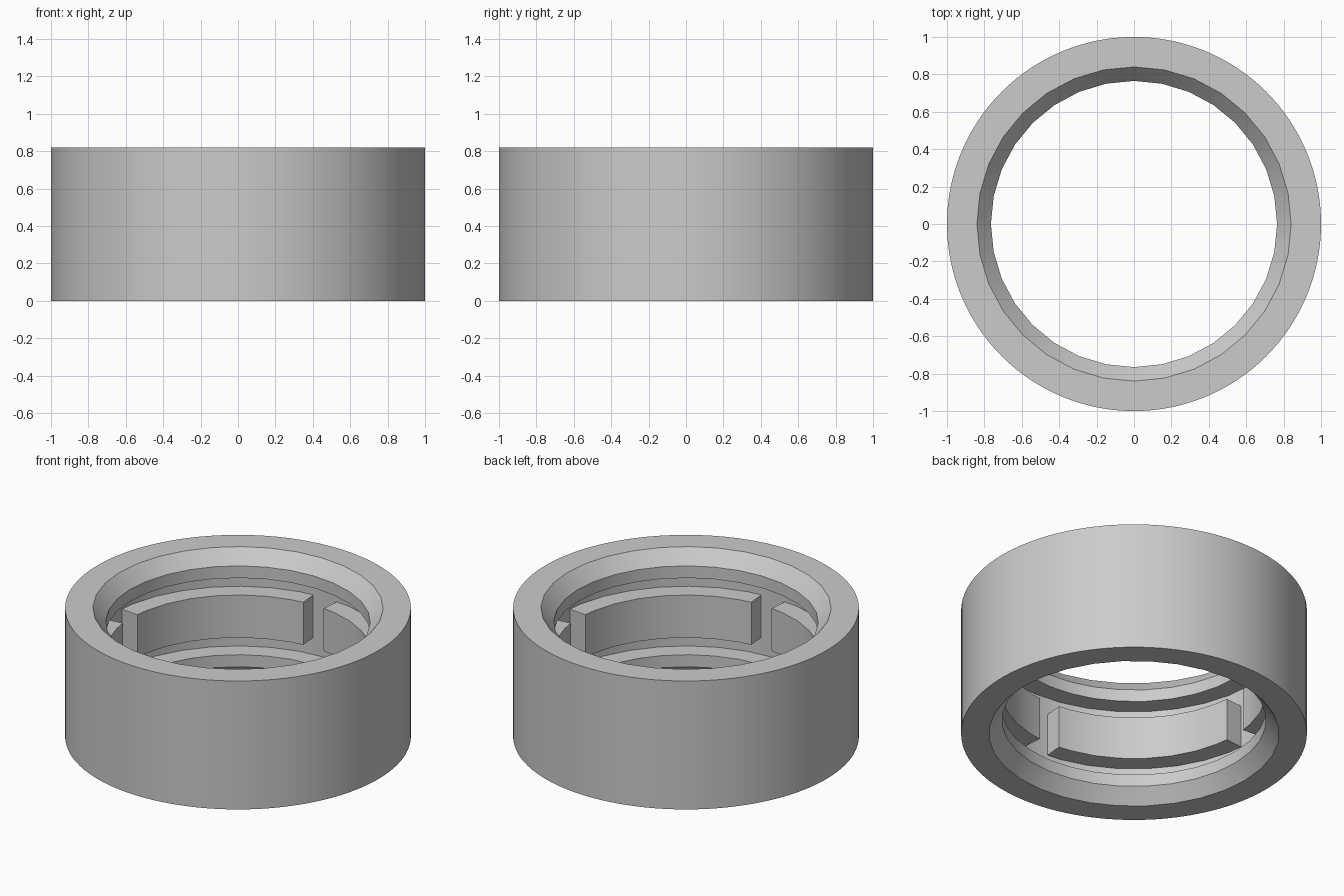
import bpy, bmesh, math

cube = bpy.data.objects.get("Cube")
if cube:
    bpy.data.objects.remove(cube, do_unlink=True)

HEIGHT, SIDES = 0.82, 32
HOLE, MOUTH, GROOVE = 0.765, 0.84, 0.885
CHAMFER, LIP, PAD_DEPTH = 0.088, 0.165, 0.274
GAP_HALF = math.radians(5.4)

grey = bpy.data.materials.new("plain grey")
grey.use_nodes = True
grey.diffuse_color = (0.6, 0.6, 0.6, 1)
grey.node_tree.nodes["Principled BSDF"].inputs["Base Color"].default_value = grey.diffuse_color


def make_object(name, bm):
    bmesh.ops.recalc_face_normals(bm, faces=bm.faces)
    mesh = bpy.data.meshes.new(name)
    bm.to_mesh(mesh)
    bm.free()
    mesh.materials.append(grey)
    obj = bpy.data.objects.new(name, mesh)
    bpy.context.collection.objects.link(obj)
    return obj


def activate(obj):
    bpy.ops.object.select_all(action='DESELECT')
    obj.select_set(True)
    bpy.context.view_layer.objects.active = obj


def sweep(name, profile, angles, closed):
    """Solid made by turning an (r, z) profile through the angles."""
    bm = bmesh.new()
    rings = [[bm.verts.new((r * math.cos(a), r * math.sin(a), z)) for r, z in profile]
             for a in angles]
    n, m = len(rings), len(profile)
    for i in range(n if closed else n - 1):
        a, b = rings[i], rings[(i + 1) % n]
        for j in range(m - 1 if closed else m):
            k = (j + 1) % m
            bm.faces.new((a[j], b[j], b[k], a[k]))
    # close the top and bottom of a full turn, or the two ends of an arc
    caps = ([[r[0] for r in rings], [r[-1] for r in rings]] if closed
            else [rings[0], rings[-1]])
    for cap in caps:
        bm.faces.new(cap)
    return make_object(name, bm)


def circle(sides):
    return [math.tau * i / sides for i in range(sides)]


# Outer ring, with the chamfered mouths and inner groove cut out
ring = sweep("outer_ring", [(1, 0), (1, HEIGHT)], circle(128), True)

lower = [(MOUTH, 0), (HOLE, CHAMFER), (HOLE, LIP), (GROOVE, LIP)]
upper = [(r, HEIGHT - z) for r, z in reversed(lower)]
slope = (MOUTH - HOLE) / CHAMFER
over = 0.05
profile = ([(MOUTH + slope * over, -over)] + lower[1:] + upper[:-1]
           + [(MOUTH + slope * over, HEIGHT + over)])
cutter = sweep("cavity_cutter", profile, circle(SIDES), True)

cut = ring.modifiers.new("cavity", 'BOOLEAN')
cut.operation = 'DIFFERENCE'
cut.solver = 'EXACT'
cut.object = cutter
activate(ring)
bpy.ops.object.modifier_apply(modifier="cavity")
bpy.data.objects.remove(cutter, do_unlink=True)
bpy.ops.object.shade_smooth_by_angle(angle=math.radians(30))

# Four curved pads in the groove, separated by narrow gaps on the axes
pad_profile = [(HOLE, PAD_DEPTH), (GROOVE + 0.02, PAD_DEPTH),
               (GROOVE + 0.02, HEIGHT - PAD_DEPTH), (HOLE, HEIGHT - PAD_DEPTH)]
steps = SIDES // 4
for q in range(4):
    start = q * math.pi / 2
    angles = [start + GAP_HALF]
    angles += [start + math.tau * i / SIDES for i in range(1, steps)]
    angles += [start + math.pi / 2 - GAP_HALF]
    pad = sweep(f"inner_pad_{q + 1}", pad_profile, angles, False)
    activate(pad)
    bpy.ops.object.shade_smooth_by_angle(angle=math.radians(30))
